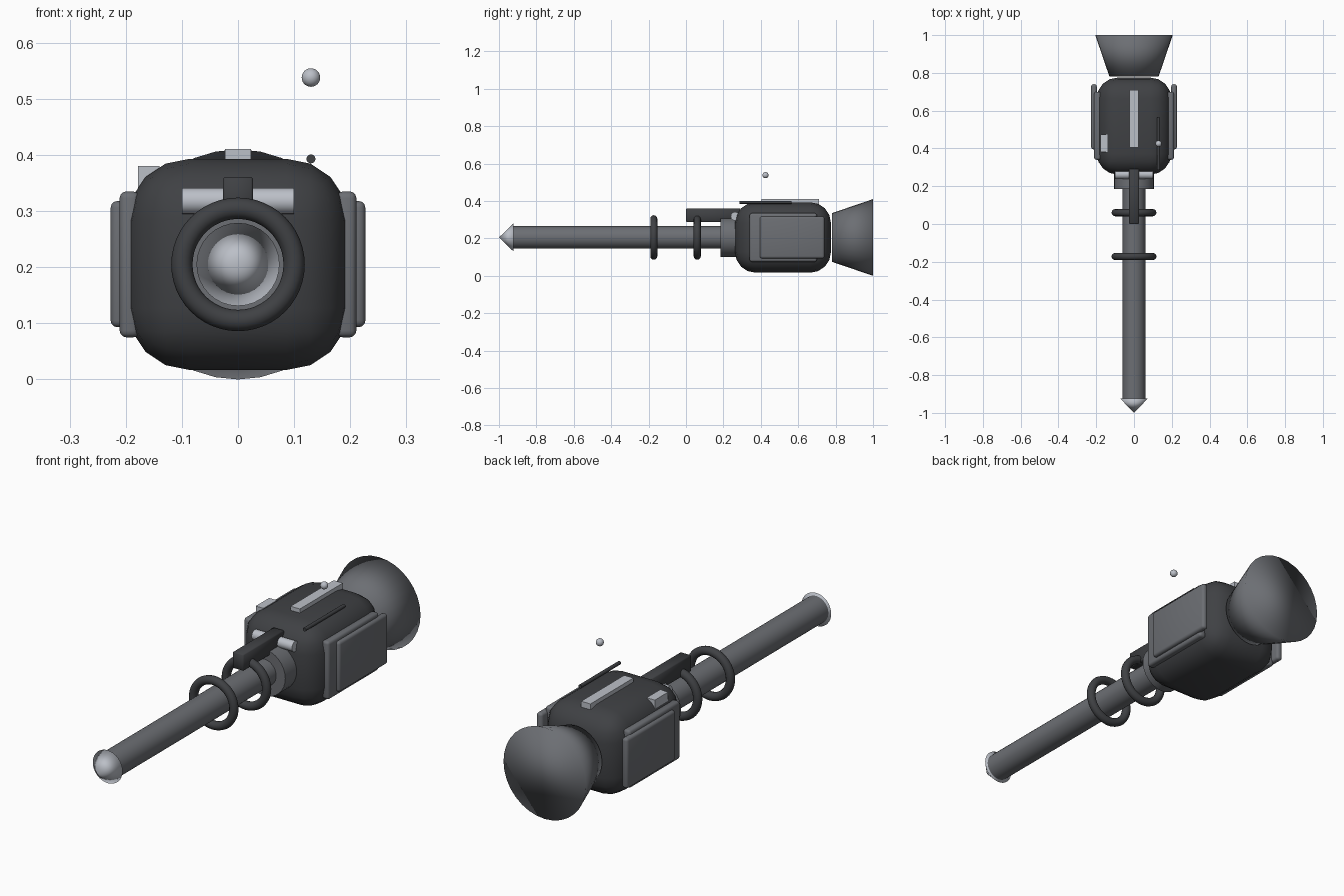
import bpy, math

if "Cube" in bpy.data.objects:
    bpy.data.objects.remove(bpy.data.objects["Cube"])

AXIS_Z = 0.205  # height of the long centre line


def material(name, v):
    m = bpy.data.materials.new(name)
    m.diffuse_color = (v, v * 1.05, v * 1.15, 1)
    m.use_nodes = True
    m.node_tree.nodes["Principled BSDF"].inputs["Base Color"].default_value = m.diffuse_color
    return m


DARK = material("dark_grey", 0.05)
MID = material("mid_grey", 0.15)
LIGHT = material("light_grey", 0.5)


def finish(name, mat):
    o = bpy.context.object
    o.name = name
    o.data.materials.append(mat)
    return o


def box(name, lo, hi, mat, bevel=0.0, segments=3):
    bpy.ops.mesh.primitive_cube_add(size=1, location=[(a + b) / 2 for a, b in zip(lo, hi)])
    o = finish(name, mat)
    o.scale = [b - a for a, b in zip(lo, hi)]
    bpy.ops.object.transform_apply(location=False, rotation=False, scale=True)
    if bevel:
        m = o.modifiers.new("bevel", 'BEVEL')
        m.width, m.segments = bevel, segments
        bpy.ops.object.shade_smooth()
    return o


def lathe(name, y0, r0, y1, r1, mat, x=0, z=AXIS_Z, sides=32, soft=False):
    """Cylinder or cone along y, radius r0 at y0 and r1 at y1."""
    bpy.ops.mesh.primitive_cone_add(vertices=sides, radius1=r0, radius2=r1, depth=y1 - y0,
                                    location=(x, (y0 + y1) / 2, z),
                                    rotation=(-math.pi / 2, 0, 0))
    o = finish(name, mat)
    if soft:
        bpy.ops.object.shade_smooth()
    else:
        bpy.ops.object.shade_smooth_by_angle(angle=math.radians(40))
    return o


# main body
box("body", (-0.197, 0.262, 0.017), (0.197, 0.775, 0.393), DARK, 0.11, 4)

# rear nozzle, barrel, collar and pointed tip
lathe("rear_nozzle", 0.78, 0.13, 1.0, 0.205, MID, soft=True)
lathe("barrel", -0.93, 0.06, 0.3, 0.06, MID)
lathe("collar", 0.185, 0.105, 0.29, 0.105, MID)
lathe("barrel_tip", -1.0, 0.0, -0.923, 0.074, LIGHT, soft=True)

# rings around the barrel
for i, y in enumerate((0.06, -0.172)):
    bpy.ops.mesh.primitive_torus_add(major_radius=0.1, minor_radius=0.019, major_segments=48,
                                     minor_segments=12, location=(0, y, AXIS_Z),
                                     rotation=(math.pi / 2, 0, 0))
    finish(f"barrel_ring_{i + 1}", DARK)
    bpy.ops.object.shade_smooth()

# layered side plates
for side, s in (("left", -1), ("right", 1)):
    for part, x0, x1, y0, y1, z0, z1 in (
            ("inner_plate", 0.175, 0.211, 0.34, 0.70, 0.075, 0.335),
            ("outer_plate", 0.197, 0.227, 0.395, 0.74, 0.093, 0.318)):
        xs = sorted((s * x0, s * x1))
        box(f"{side}_{part}", (xs[0], y0, z0), (xs[1], y1, z1), MID, 0.012)

# front arm above the barrel, with cross bar
box("front_arm", (-0.027, 0.0, 0.287), (0.027, 0.29, 0.361), DARK, 0.004, 1)
bpy.ops.mesh.primitive_cylinder_add(vertices=24, radius=0.023, depth=0.2,
                                    location=(0, 0.262, 0.318), rotation=(0, math.pi / 2, 0))
finish("cross_bar", LIGHT)
bpy.ops.object.shade_smooth_by_angle(angle=math.radians(40))

# roof strip and small roof block
box("roof_strip", (-0.023, 0.405, 0.385), (0.023, 0.71, 0.411), LIGHT)
box("roof_block", (-0.178, 0.38, 0.335), (-0.14, 0.475, 0.38), LIGHT)

# antenna rod lying on the roof, and floating bead
lathe("antenna_rod", 0.285, 0.008, 0.565, 0.008, DARK, x=0.13, z=0.393, sides=16)
bpy.ops.mesh.primitive_uv_sphere_add(segments=24, ring_count=12, radius=0.0165,
                                     location=(0.13, 0.425, 0.538))
finish("antenna_bead", LIGHT)
bpy.ops.object.shade_smooth()
